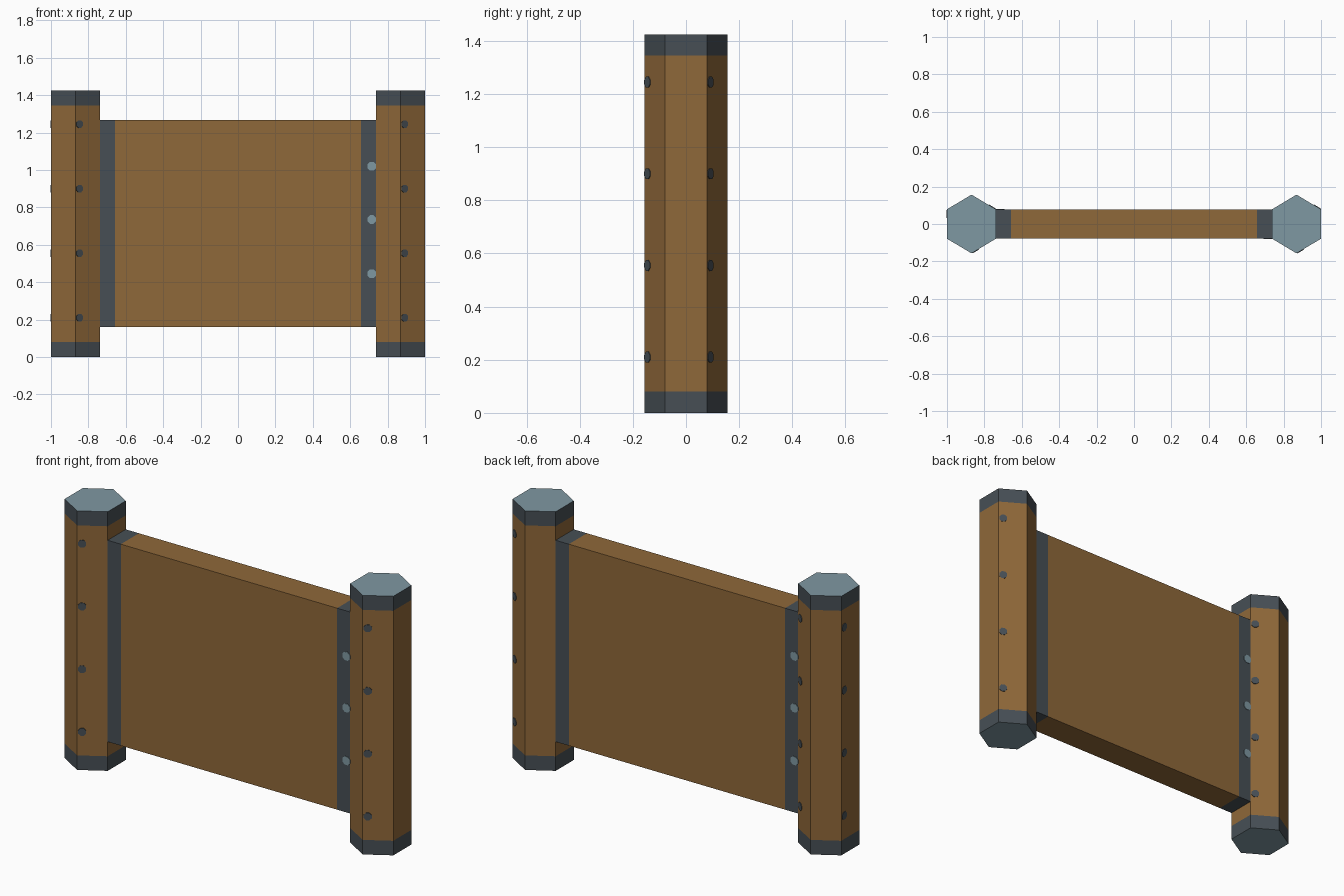
import bpy, bmesh, math
from mathutils import Vector

if "Cube" in bpy.data.objects:
    bpy.data.objects.remove(bpy.data.objects["Cube"])

def material(name, col):
    m = bpy.data.materials.new(name)
    m.diffuse_color = (*col, 1)
    m.use_nodes = True
    m.node_tree.nodes["Principled BSDF"].inputs["Base Color"].default_value = m.diffuse_color
    return m

WOOD = material("brown wood", (0.275, 0.138, 0.041))
DARK = material("dark metal", (0.063, 0.078, 0.091))
LIGHT = material("light metal", (0.212, 0.314, 0.361))

POST_X, H, BAND = 0.869, 1.425, 0.08
HALF_T, Z0, Z1 = 0.0785, 0.16, 1.268

def finish(name, bm, mats):
    bmesh.ops.recalc_face_normals(bm, faces=bm.faces)
    me = bpy.data.meshes.new(name)
    bm.to_mesh(me)
    bm.free()
    for m in mats:
        me.materials.append(m)
    ob = bpy.data.objects.new(name, me)
    bpy.context.collection.objects.link(ob)
    return ob

def cut(bm, co, no):
    bmesh.ops.bisect_plane(bm, geom=bm.verts[:] + bm.edges[:] + bm.faces[:],
                           plane_co=co, plane_no=no)

def prism(bm, ring, offset):
    """Closed prism from a ring of points, extruded along offset."""
    a = [bm.verts.new(p) for p in ring]
    b = [bm.verts.new(p + offset) for p in ring]
    bm.faces.new(a)
    bm.faces.new(b[::-1])
    n = len(ring)
    for i in range(n):
        bm.faces.new((a[i], a[(i + 1) % n], b[(i + 1) % n], b[i]))

def stud(bm, centre, along, normal, r):
    """Thin round plate lying on a vertical face."""
    ring = [centre - normal * 0.002 + along * (r * math.cos(t)) + Vector((0, 0, r * math.sin(t)))
            for t in (i * math.tau / 8 + math.pi / 8 for i in range(8))]
    prism(bm, ring, normal * 0.005)

def corner(deg, x):
    t = math.radians(deg)
    return Vector((x + 0.1513 * math.cos(t), 0.157 * math.sin(t), 0))

for side, x in (("left", -POST_X), ("right", POST_X)):
    # hexagonal post with painted end bands
    bm = bmesh.new()
    prism(bm, [corner(30 + 60 * i, x) for i in range(6)], Vector((0, 0, H)))
    for z in (BAND, H - BAND):
        cut(bm, (0, 0, z), (0, 0, 1))
    bm.normal_update()
    for f in bm.faces:
        z = f.calc_center_median().z
        if abs(f.normal.z) > 0.5:
            f.material_index = 2
        elif z < BAND or z > H - BAND:
            f.material_index = 1
    finish(side + "_post", bm, (WOOD, DARK, LIGHT))

    # studs beside every second corner of the post
    bm = bmesh.new()
    for deg in (-90, 30, 150):
        a, b = corner(deg, x), corner(deg + 60, x)
        along = (b - a).normalized()
        normal = along.cross(Vector((0, 0, 1)))
        for z in (0.21, 0.555, 0.90, 1.245):
            stud(bm, a + along * 0.025 + Vector((0, 0, z)), along, normal, 0.022)
    finish(side + "_post_studs", bm, (DARK,))

# wall panel with dark end strips
bm = bmesh.new()
bmesh.ops.create_cube(bm, size=1)
for v in bm.verts:
    v.co = (v.co.x * 2 * 0.738, v.co.y * 2 * HALF_T, Z0 + (v.co.z + 0.5) * (Z1 - Z0))
for x in (-0.658, 0.658):
    cut(bm, (x, 0, 0), (1, 0, 0))
for f in bm.faces:
    f.material_index = int(abs(f.calc_center_median().x) > 0.658)
finish("wall_panel", bm, (WOOD, DARK))

# light studs on one strip per side, turned half round for the back
bm = bmesh.new()
for s in (1, -1):
    for z in (0.445, 0.735, 1.02):
        stud(bm, Vector((s * 0.715, -s * HALF_T, z)), Vector((s, 0, 0)), Vector((0, -s, 0)), 0.025)
finish("panel_studs", bm, (LIGHT,))
